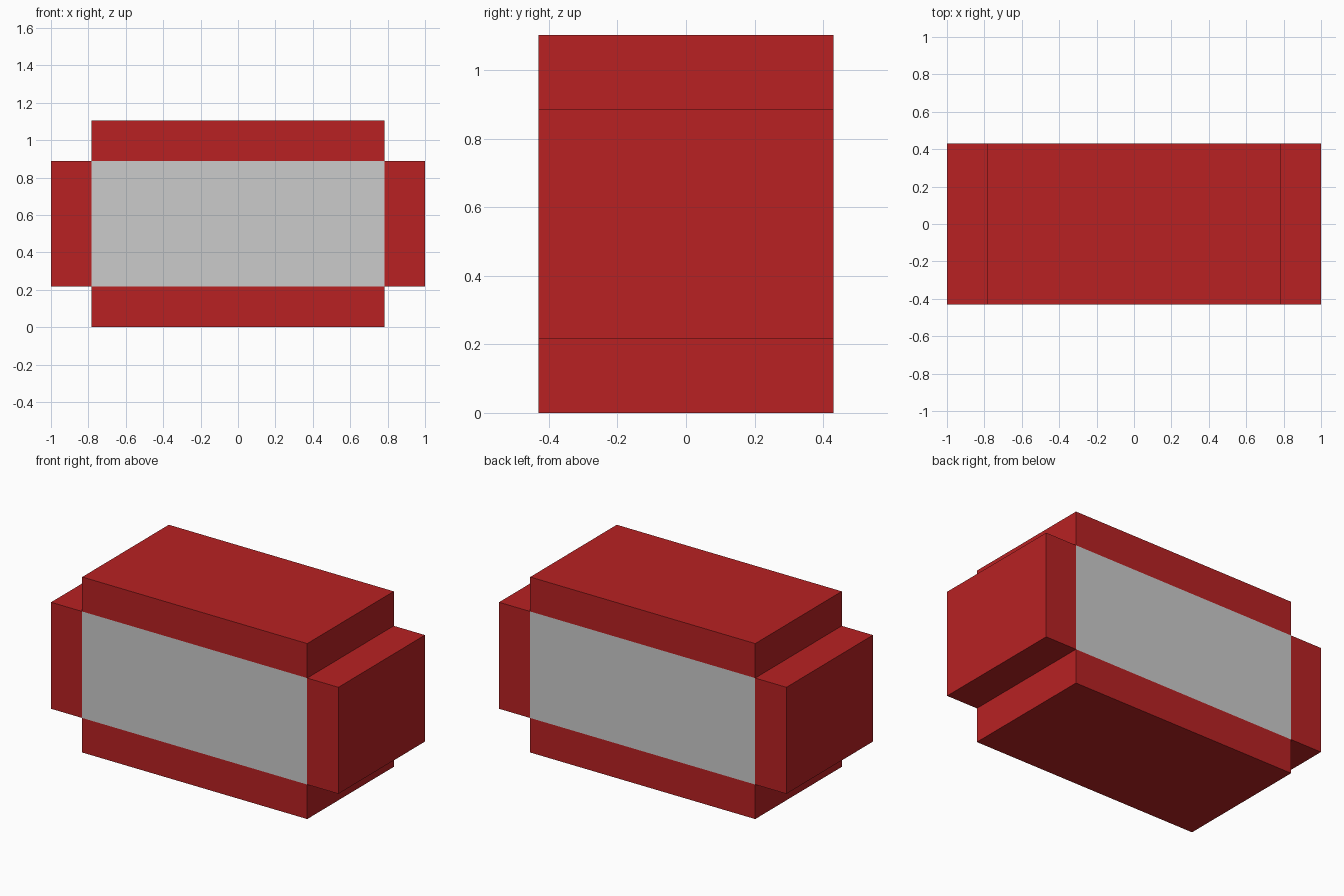
import bpy

if "Cube" in bpy.data.objects:
    bpy.data.objects.remove(bpy.data.objects["Cube"])

HALF_X, HALF_Y, HEIGHT = 1.0, 0.43, 1.104   # overall size
ARM = 0.217                                 # how far each red block sticks out
INNER_X = HALF_X - ARM
MID_Z = HEIGHT / 2
CORE_H = HEIGHT - 2 * ARM

red = bpy.data.materials.new("red")
red.diffuse_color = (0.48, 0.0155, 0.0165, 1)
red.use_nodes = True
red.node_tree.nodes["Principled BSDF"].inputs["Base Color"].default_value = red.diffuse_color


def box(name, centre, size, material=None):
    bpy.ops.mesh.primitive_cube_add(size=1, location=centre)
    ob = bpy.context.object
    ob.name = name
    ob.scale = size
    bpy.ops.object.transform_apply(location=False, rotation=False, scale=True)
    if material:
        ob.data.materials.append(material)
    return ob


# Grey core, visible as the flush front and back panels
box("core", (0, 0, MID_Z), (2 * INNER_X, 2 * HALF_Y, CORE_H))

# Red blocks on the left and right
for side, sx in (("left", -1), ("right", 1)):
    box(side + "_block", (sx * (INNER_X + ARM / 2), 0, MID_Z),
        (ARM, 2 * HALF_Y, CORE_H), red)

# Red blocks on the top and bottom
for side, sz in (("bottom", -1), ("top", 1)):
    box(side + "_block", (0, 0, MID_Z + sz * (CORE_H + ARM) / 2),
        (2 * INNER_X, 2 * HALF_Y, ARM), red)
